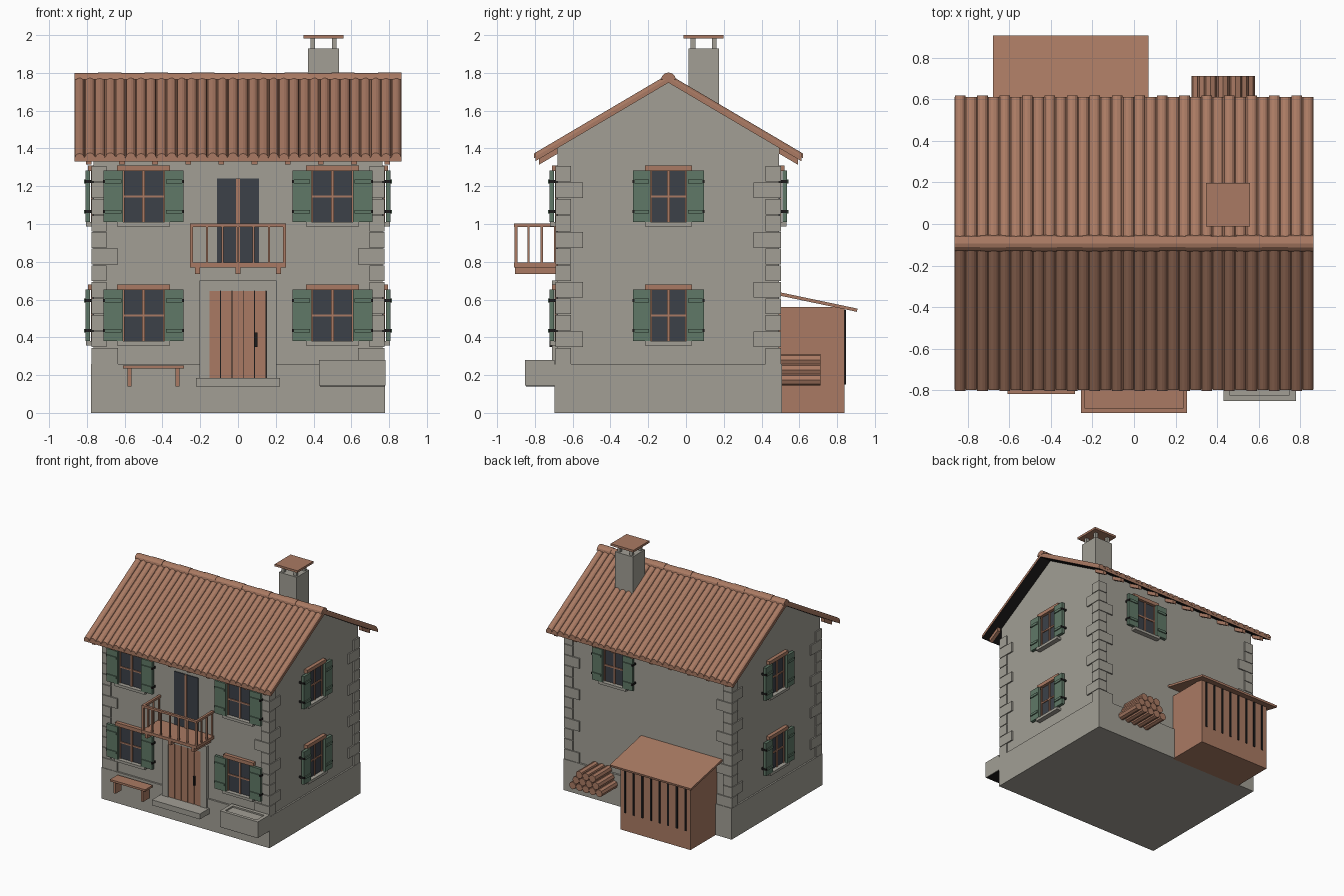
import bpy, bmesh, math
from mathutils import Matrix, Vector

if "Cube" in bpy.data.objects:
    bpy.data.objects.remove(bpy.data.objects["Cube"])


def material(name, rgb):
    m = bpy.data.materials.new(name)
    m.diffuse_color = (*rgb, 1)
    m.use_nodes = True
    m.node_tree.nodes["Principled BSDF"].inputs["Base Color"].default_value = m.diffuse_color
    return m


STONE = material("warm grey stone", (0.36, 0.345, 0.30))
WOOD = material("terracotta brown", (0.40, 0.195, 0.125))
GREEN = material("shutter green", (0.115, 0.19, 0.135))
GLASS = material("dark glass", (0.045, 0.053, 0.066))
DARK = material("near black", (0.012, 0.011, 0.011))
I = Matrix.Identity(4)


def finish(name, bm, *mats):
    bmesh.ops.recalc_face_normals(bm, faces=bm.faces[:])
    me = bpy.data.meshes.new(name)
    bm.to_mesh(me)
    bm.free()
    for m in mats:
        me.materials.append(m)
    ob = bpy.data.objects.new(name, me)
    bpy.context.collection.objects.link(ob)
    return ob


def boxes(name, mat, items, M=I):
    """One object from boxes given as (x0, x1, y0, y1, z0, z1)."""
    bm = bmesh.new()
    for x0, x1, y0, y1, z0, z1 in items:
        T = Matrix.Translation(((x0 + x1) / 2, (y0 + y1) / 2, (z0 + z1) / 2))
        S = Matrix.Diagonal((abs(x1 - x0), abs(y1 - y0), abs(z1 - z0), 1))
        bmesh.ops.create_cube(bm, size=1, matrix=M @ T @ S)
    return finish(name, bm, mat)


def prism(bm, ring, offset):
    """Closed prism from a ring of points swept by an offset."""
    a = [bm.verts.new(p) for p in ring]
    b = [bm.verts.new(Vector(p) + Vector(offset)) for p in ring]
    n = len(a)
    faces = [bm.faces.new((a[i], a[(i + 1) % n], b[(i + 1) % n], b[i])) for i in range(n)]
    return faces + [bm.faces.new(a), bm.faces.new(b[::-1])]


# House body
YC, FRONT, BACK, SIDE = -0.093, -0.68, 0.492, 0.765
SLOPE, HALF, RX = 0.59, 0.705, 0.865


def pitch(y, top):
    return top - SLOPE * abs(y - YC)


boxes("plinth", STONE, [(-0.778, 0.778, -0.695, 0.508, 0, 0.26)])
bm = bmesh.new()
prism(bm, [(-SIDE, y, z) for y, z in ((FRONT, 0.25), (BACK, 0.25), (BACK, pitch(BACK, 1.75)),
                                      (YC, 1.75), (FRONT, pitch(FRONT, 1.75)))], (2 * SIDE, 0, 0))
finish("gable_walls", bm, STONE)

# Corner stones
stones = []
for k in range(12):
    z = 0.26 + k * 0.0877
    fx = 0.14 if k % 3 == 0 else 0.08
    fy = 0.135 if k % 3 == 1 else 0.07
    for s in (-1, 1):
        for yw, t in ((FRONT, 1), (BACK, -1)):
            o = 0.011
            stones.append((s * (SIDE + o), s * (SIDE + o - fx), yw - t * o, yw + t * 0.03, z, z + 0.083))
            stones.append((s * (SIDE + o), s * (SIDE - 0.03), yw - t * o, yw + t * fy, z, z + 0.083))
boxes("corner_stones", STONE, stones)

# Roof deck with dark underside, half-round tile rows
N = 32
step = 2 * RX / N
for s, label in ((-1, "front"), (1, "back")):
    ye = YC + s * HALF
    bm = bmesh.new()
    ring = [(-RX, YC, 1.772), (-RX, ye, pitch(ye, 1.772)), (-RX, ye, pitch(ye, 1.748)), (-RX, YC, 1.748)]
    faces = prism(bm, ring, (2 * RX, 0, 0))
    faces[2].material_index = 1
    finish(label + "_roof_deck", bm, WOOD, DARK)
    bm = bmesh.new()
    for i in range(N):
        x = -RX + (i + 0.5) * step
        drop = 0.006 * (i % 2)
        r = step * 0.47
        ring = [(x + r * math.cos(a), YC, 1.768 + 1.0 * r * math.sin(a))
                for a in (math.pi * j / 6 for j in range(7))]
        h = HALF + 0.007 - drop
        prism(bm, ring, (0, s * h, -SLOPE * h))
    finish(label + "_roof_tiles", bm, WOOD)
    # Rafter tails under the eave
    bm = bmesh.new()
    for i in range(10):
        x = -0.79 + i * 0.1755
        yw = FRONT if s < 0 else BACK
        d = HALF - 0.02 - abs(yw - YC)
        z = pitch(yw, 1.748)
        prism(bm, [(x - 0.015, yw, z), (x + 0.015, yw, z), (x + 0.015, yw, z - 0.03),
                   (x - 0.015, yw, z - 0.03)], (0, s * d, -SLOPE * d))
    finish(label + "_rafter_tails", bm, WOOD)

bm = bmesh.new()
for i in range(14):
    r = 0.036 + 0.003 * (i % 2)
    x0 = -RX + i * 2 * RX / 14
    prism(bm, [(x0, YC + r * math.cos(math.pi * j / 6), 1.765 + 0.95 * r * math.sin(math.pi * j / 6))
               for j in range(7)], (2 * RX / 14, 0, 0))
finish("ridge_tiles", bm, WOOD)

# Chimney
boxes("chimney_stack", STONE, [(0.37, 0.535, 0.012, 0.175, 1.5, 1.93)])
boxes("chimney_posts", STONE, [(x, x + 0.025, y, y + 0.025, 1.93, 1.985)
                               for x in (0.383, 0.497) for y in (0.025, 0.137)])
boxes("chimney_cap", WOOD, [(0.348, 0.558, -0.012, 0.198, 1.982, 2.0)])


# Windows: local -y points out of the wall
def window(name, x, y, z, turn, w, sw):
    M = Matrix.Translation((x, y, z)) @ Matrix.Rotation(turn, 4, 'Z')
    h, g = w / 2, 0.135
    boxes(name + "_glass", GLASS, [(-h, h, -0.006, 0.01, -g, g)], M)
    boxes(name + "_frame", WOOD, [(-0.007, 0.007, -0.014, 0, -g, g), (-h, h, -0.013, 0, -0.006, 0.006),
                                  (-h, -h + 0.008, -0.014, 0, -g, g), (h - 0.008, h, -0.014, 0, -g, g)], M)
    boxes(name + "_lintel", WOOD, [(-h - 0.03, h + 0.03, -0.03, 0.01, g, g + 0.03)], M)
    boxes(name + "_sill", STONE, [(-h - 0.03, h + 0.03, -0.04, 0.01, -g - 0.022, -g)], M)
    panels, hinges = [], []
    for s in (-1, 1):
        a, b = s * h, s * (h + sw)
        panels.append((a, b, -0.042, -0.018, -g, g + 0.003))
        for dz in (-0.08, 0.08):
            panels.append((a + s * 0.008, b - s * 0.008, -0.05, -0.042, dz - 0.01, dz + 0.01))
            hinges.append((b - s * 0.008, b + s * 0.003, -0.046, 0, dz - 0.008, dz + 0.008))
    boxes(name + "_shutters", GREEN, panels, M)
    boxes(name + "_hinges", DARK, hinges, M)


for level, z in (("lower", 0.515), ("upper", 1.145)):
    for s, label in ((-1, "left"), (1, "right")):
        window(f"{level}_front_{label}_window", s * 0.5, FRONT, z, 0, 0.22, 0.102)
        window(f"{level}_{label}_side_window", s * SIDE, YC, z, s * math.pi / 2, 0.19, 0.093)
window("back_window", 0.31, BACK, 1.145, math.pi, 0.19, 0.093)

# Front door
boxes("door_surround", STONE, [(-0.205, -0.15, -0.71, FRONT, 0.18, 0.70), (0.15, 0.205, -0.71, FRONT, 0.18, 0.70),
                               (-0.15, 0.15, -0.71, FRONT, 0.645, 0.70)])
boxes("door_backing", DARK, [(-0.15, 0.15, -0.698, FRONT, 0.18, 0.645)])
boxes("door_planks", WOOD, [(-0.15 + i * 0.06, -0.094 + i * 0.06, -0.704, FRONT, 0.18, 0.645) for i in range(5)])
boxes("door_handle", DARK, [(0.087, 0.102, -0.722, -0.7, 0.35, 0.425)])
boxes("door_step", STONE, [(-0.222, 0.222, -0.82, FRONT, 0.14, 0.185)])

# Balcony with door
boxes("balcony_door_glass", GLASS, [(-0.11, 0.11, -0.687, FRONT, 0.79, 1.24)])
boxes("balcony_door_mullion", WOOD, [(-0.01, 0.01, -0.694, FRONT, 0.79, 1.24)])
boxes("balcony_floor", WOOD, [(-0.255, 0.255, -0.91, FRONT, 0.77, 0.795)])
boxes("balcony_brackets", WOOD, [(x - 0.013, x + 0.013, -0.905, FRONT, 0.735, 0.77) for x in (-0.215, 0, 0.215)])
rails = [(-0.255, 0.255, -0.91, -0.89, 0.985, 1.003)]
for s in (-1, 1):
    rails.append((s * 0.235, s * 0.255, -0.91, FRONT, 0.985, 1.003))
    rails += [(s * 0.24, s * 0.252, y, y + 0.012, 0.795, 0.985) for y in (-0.84, -0.77, -0.70)]
for i in range(7):
    x, t = -0.246 + i * 0.082, 0.009 if i in (0, 6) else 0.006
    rails.append((x - t, x + t, -0.9 - t, -0.9 + t, 0.795, 0.985))
boxes("balcony_railing", WOOD, rails)

# Bench and trough
boxes("bench", WOOD, [(-0.61, -0.285, -0.82, -0.72, 0.235, 0.252)] +
      [(x - 0.01, x + 0.01, -0.81, -0.73, 0.14, 0.235) for x in (-0.575, -0.32)])
boxes("trough", STONE, [(0.43, 0.78, -0.852, -0.825, 0.145, 0.28), (0.43, 0.78, -0.725, -0.695, 0.145, 0.28),
                        (0.43, 0.46, -0.825, -0.725, 0.145, 0.28), (0.75, 0.78, -0.825, -0.725, 0.145, 0.28),
                        (0.46, 0.75, -0.825, -0.725, 0.15, 0.268)])
boxes("trough_underside", DARK, [(0.435, 0.775, -0.847, -0.70, 0.141, 0.146)])

# Lean-to shed on the back wall
boxes("shed_body", WOOD, [(-0.63, 0.02, BACK, 0.84, 0, 0.56)])
boxes("shed_slits", DARK, [(x - 0.008, x + 0.008, 0.835, 0.846, 0.15, 0.545)
                           for x in (-0.585 + i * 0.08 for i in range(8))])
bm = bmesh.new()
prism(bm, [(-0.68, 0.49, 0.64), (-0.68, 0.908, 0.552), (-0.68, 0.905, 0.535), (-0.68, 0.49, 0.622)], (0.75, 0, 0))
finish("shed_roof", bm, WOOD)

# Stacked firewood
bm = bmesh.new()
for row in range(3):
    for i in range(5 - row):
        M = Matrix.Translation((0.307 + (i + row / 2) * 0.061, 0.605, 0.175 + row * 0.053))
        bmesh.ops.create_cone(bm, cap_ends=True, segments=8, radius1=0.031, radius2=0.031, depth=0.216,
                              matrix=M @ Matrix.Rotation(math.pi / 2, 4, 'X'))
finish("firewood", bm, WOOD)
